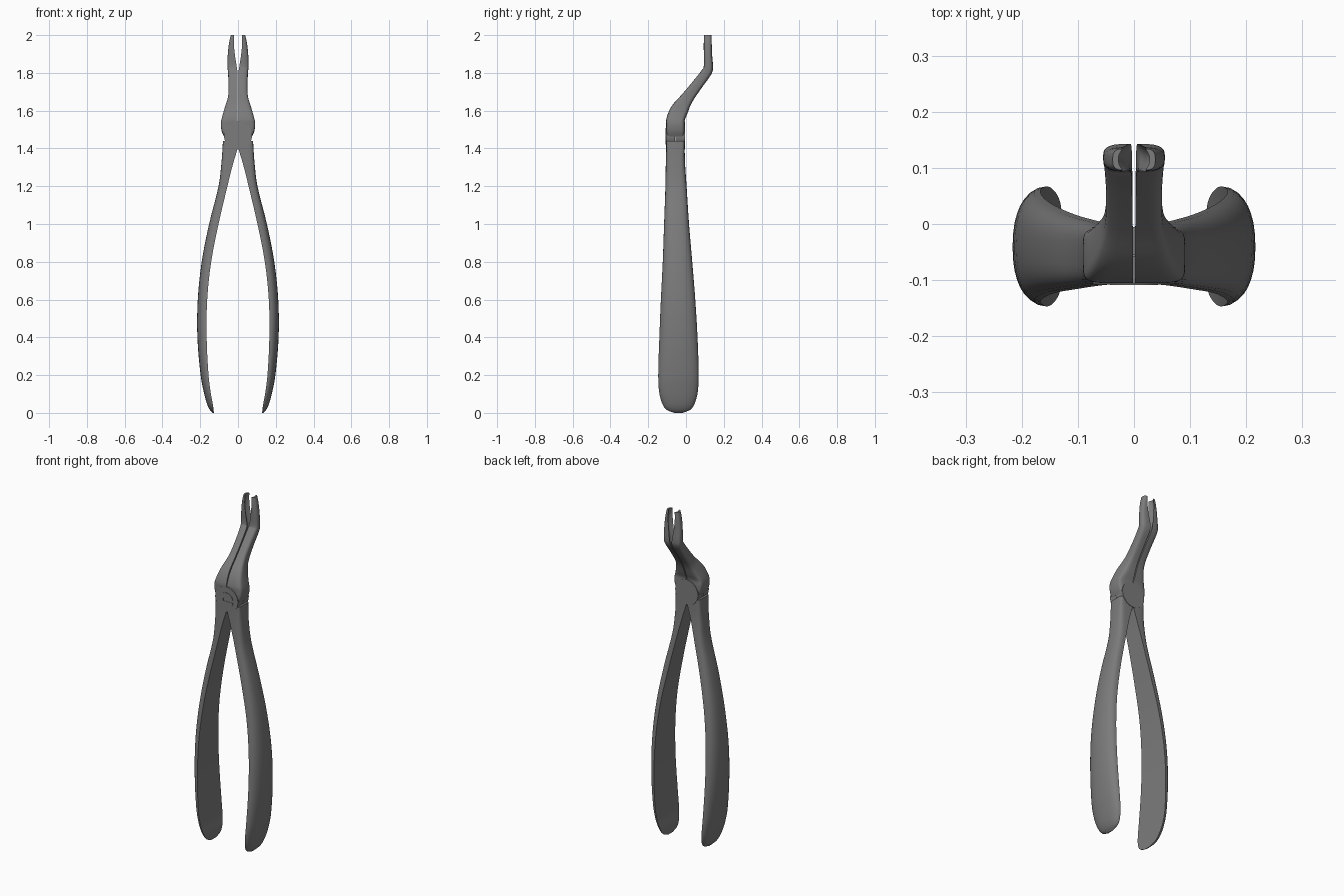
import bpy, bmesh
from math import sin, cos, pi, radians

if "Cube" in bpy.data.objects:
    bpy.data.objects.remove(bpy.data.objects["Cube"])

N_OUT, N_IN, STEPS = 16, 8, 4

# Dark steel
steel = bpy.data.materials.new("dark_steel")
steel.diffuse_color = (.2, .2, .2, 1)
steel.use_nodes = True
steel.node_tree.nodes["Principled BSDF"].inputs["Base Color"].default_value = steel.diffuse_color


def finish(obj, angle=35):
    obj.data.materials.append(steel)
    bpy.ops.object.select_all(action='DESELECT')
    obj.select_set(True)
    bpy.context.view_layer.objects.active = obj
    bpy.ops.object.shade_smooth_by_angle(angle=radians(angle))


def spline(rows):
    """Smoothly interpolate between section stations."""
    out = []
    for i in range(len(rows) - 1):
        a, b, c, d = (rows[max(i - 1, 0)], rows[i], rows[i + 1],
                      rows[min(i + 2, len(rows) - 1)])
        h = c[1] - b[1]
        for k in range(STEPS):
            t = k / STEPS
            row = []
            for j in range(len(b)):
                m1 = (c[j] - a[j]) / (c[1] - a[1]) * h
                m2 = (d[j] - b[j]) / (d[1] - b[1]) * h
                row.append((2*t**3 - 3*t*t + 1) * b[j] + (t**3 - 2*t*t + t) * m1
                           + (3*t*t - 2*t**3) * c[j] + (t**3 - t*t) * m2)
            out.append(row)
    out.append(rows[-1])
    return out


def power(v, e):
    return (1 if v >= 0 else -1) * abs(v) ** e


def loft(name, rows, side):
    """D-shaped sections: rounded outside, flat or hollow inside.
    Row: y, z, tilt, half depth, inner x, outer x, roundness, hollow."""
    bm = bmesh.new()
    rings = []
    for y, z, tilt, d, xi, xo, e, hollow in spline(rows):
        a = radians(tilt)
        pts = []
        for k in range(N_OUT + 1):
            th = pi * k / N_OUT
            pts.append((xi + (xo - xi) * power(max(sin(th), 0), e), d * power(cos(th), e)))
        for k in range(1, N_IN):
            t = -1 + 2 * k / N_IN
            pts.append((xi + hollow * (1 - t * t), d * t))
        rings.append([bm.verts.new((side * x, y + v * cos(a), z - v * sin(a))) for x, v in pts])
    n = len(rings[0])
    for r0, r1 in zip(rings, rings[1:]):
        for k in range(n):
            bm.faces.new((r0[k], r0[(k + 1) % n], r1[(k + 1) % n], r1[k]))
    bm.faces.new(rings[0])
    bm.faces.new(rings[-1])
    bmesh.ops.recalc_face_normals(bm, faces=bm.faces)
    me = bpy.data.meshes.new(name)
    bm.to_mesh(me)
    bm.free()
    obj = bpy.data.objects.new(name, me)
    bpy.context.collection.objects.link(obj)
    finish(obj)


def disc(name, radius, y0, y1, z):
    bpy.ops.mesh.primitive_cylinder_add(vertices=40, radius=radius, depth=y1 - y0,
                                        location=(0, (y0 + y1) / 2, z),
                                        rotation=(pi / 2, 0, 0))
    obj = bpy.context.object
    obj.name = name
    return obj


handle_rows = [
    (-.040, .000, 0, .022, .128, .133, .9, 0),
    (-.040, .016, 0, .062, .129, .149, .9, 0),
    (-.040, .050, 0, .086, .134, .165, .9, 0),
    (-.040, .110, 0, .102, .145, .181, .9, 0),
    (-.040, .200, 0, .107, .156, .198, .9, 0),
    (-.040, .400, 0, .101, .166, .215, .9, 0),
    (-.042, .600, 0, .091, .163, .213, .85, 0),
    (-.045, .800, 0, .078, .142, .192, .8, 0),
    (-.050, 1.00, 0, .066, .103, .153, .7, 0),
    (-.053, 1.20, 0, .056, .056, .103, .6, 0),
    (-.056, 1.32, 0, .051, .026, .088, .45, 0),
    (-.056, 1.40, 0, .049, .003, .082, .3, 0),
    (-.056, 1.44, 0, .049, .002, .080, .25, 0),
]

jaw_rows = [
    (-.056, 1.462, 0, .048, .001, .074, .3, 0),
    (-.056, 1.490, 0, .049, .001, .086, .3, 0),
    (-.056, 1.525, 0, .049, .001, .091, .3, 0),
    (-.055, 1.555, 4, .049, .002, .087, .35, 0),
    (-.034, 1.605, 24, .046, .003, .071, .4, 0),
    (.005, 1.665, 38, .034, .003, .053, .45, 0),
    (.060, 1.738, 40, .029, .003, .050, .5, 0),
    (.108, 1.802, 32, .027, .004, .053, .55, .004),
    (.118, 1.825, 8, .025, .006, .055, .6, .012),
    (.116, 1.900, 0, .022, .017, .054, .7, .018),
    (.115, 1.960, 0, .021, .022, .047, .7, .014),
    (.115, 2.000, 0, .019, .020, .038, .7, .008),
]

# Handles and jaws, left and right
for label, side in (("left", -1), ("right", 1)):
    loft(label + "_handle", handle_rows, side)
    loft(label + "_jaw", jaw_rows, side)

# Lapped hinge plates
for name, y0, y1 in (("front_hinge_plate", -.107, -.057), ("back_hinge_plate", -.055, -.005)):
    finish(disc(name, .074, y0, y1, 1.469))

# Hinge screw with a straight slot
screw = disc("hinge_screw", .043, -.109, -.06, 1.465)
bpy.ops.mesh.primitive_cube_add(size=1, location=(.02, -.109, 1.465))
slot = bpy.context.object
slot.name = "slot_cutter"
slot.scale = (.08, .003, .014)
slot.hide_render = True
slot.hide_viewport = True
cut = screw.modifiers.new("slot", 'BOOLEAN')
cut.operation = 'DIFFERENCE'
cut.object = slot
finish(screw)
